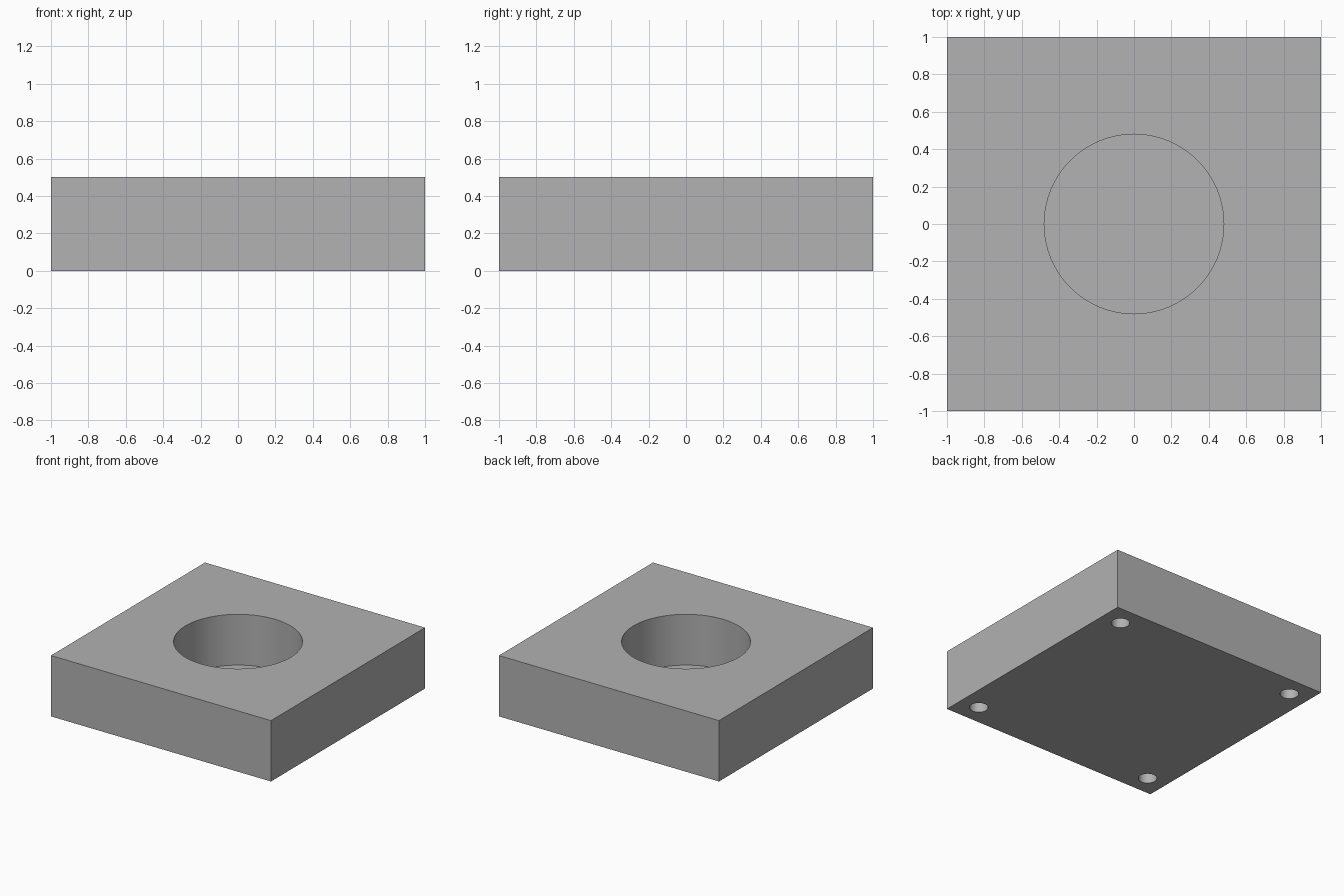
import bpy
import math

default = bpy.data.objects.get("Cube")
if default:
    bpy.data.objects.remove(default, do_unlink=True)

HEIGHT = 0.5
POCKET_RADIUS, POCKET_FLOOR = 0.48, 0.083
HOLE_RADIUS, HOLE_DEPTH, HOLE_OFFSET = 0.07, 0.25, 0.83

# Single grey material
grey = bpy.data.materials.new("plain_grey")
grey.use_nodes = True
colour = (0.445, 0.445, 0.445, 1)
grey.diffuse_color = colour
grey.node_tree.nodes["Principled BSDF"].inputs["Base Color"].default_value = colour

# Square block
bpy.ops.mesh.primitive_cube_add(size=1, location=(0, 0, HEIGHT / 2))
block = bpy.context.object
block.name = "block"
block.scale = (2, 2, HEIGHT)
bpy.ops.object.transform_apply(location=True, rotation=False, scale=True)
block.data.materials.append(grey)


def bore(name, x, y, radius, bottom, top, sides):
    """Cut a vertical round hole out of the block."""
    bpy.ops.mesh.primitive_cylinder_add(
        vertices=sides, radius=radius, depth=top - bottom,
        location=(x, y, (top + bottom) / 2))
    cutter = bpy.context.object
    cutter.name = name
    cutter.hide_render = True
    cutter.data.materials.append(grey)
    cut = block.modifiers.new(name, "BOOLEAN")
    cut.operation = "DIFFERENCE"
    cut.solver = "EXACT"
    cut.object = cutter
    bpy.context.view_layer.objects.active = block
    bpy.ops.object.modifier_apply(modifier=name)
    bpy.data.objects.remove(cutter, do_unlink=True)


# Central blind pocket, open at the top
bore("pocket", 0, 0, POCKET_RADIUS, POCKET_FLOOR, HEIGHT + 0.1, 64)

# Four blind corner holes, open at the underside
for sx in (-1, 1):
    for sy in (-1, 1):
        bore("corner_hole", sx * HOLE_OFFSET, sy * HOLE_OFFSET,
             HOLE_RADIUS, -0.1, HOLE_DEPTH, 32)

# Smooth walls with sharp rims
bpy.ops.object.select_all(action="DESELECT")
block.select_set(True)
bpy.context.view_layer.objects.active = block
bpy.ops.object.shade_smooth_by_angle(angle=math.radians(30))
